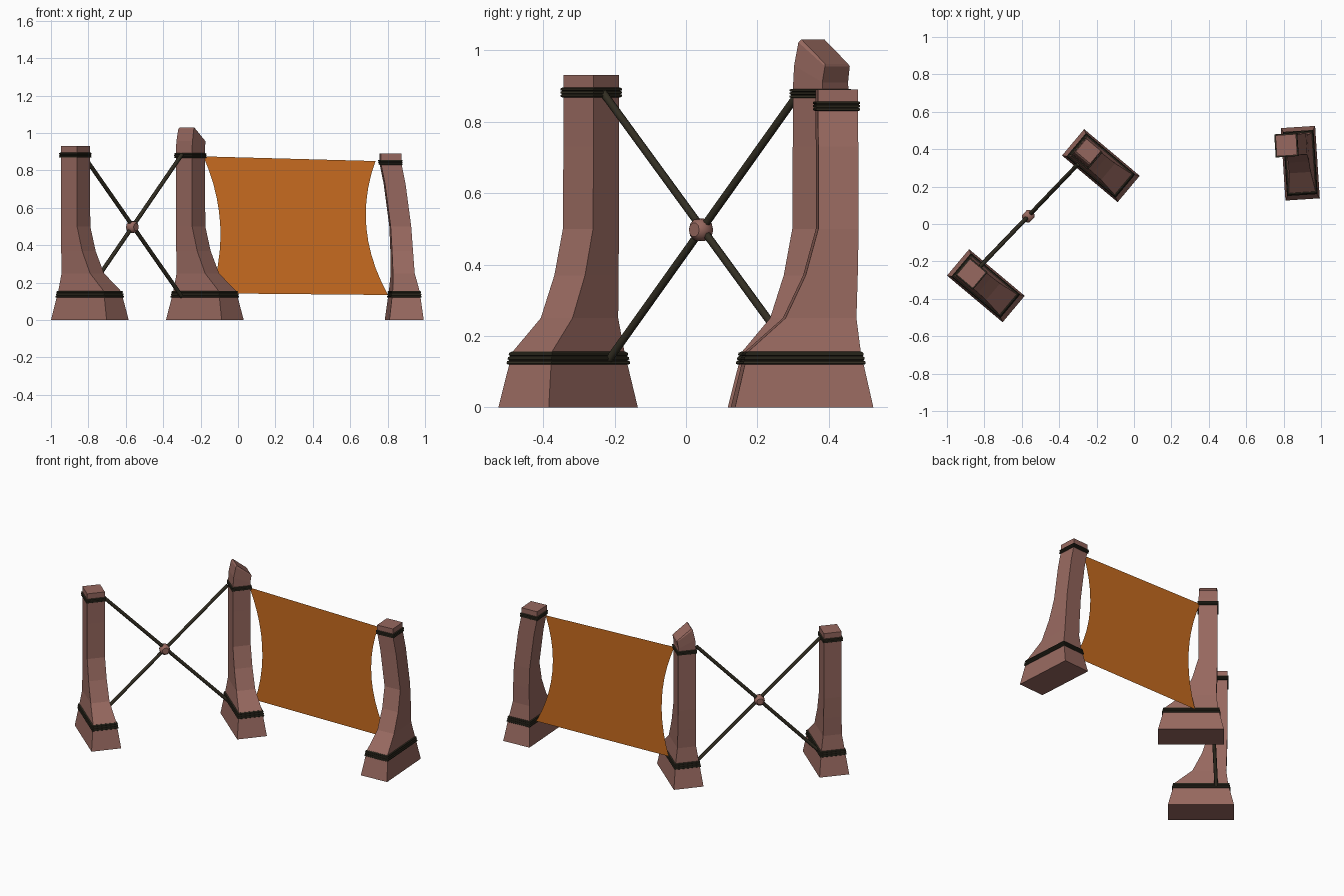
import bpy, bmesh, math
from mathutils import Vector, Matrix

if "Cube" in bpy.data.objects:
    bpy.data.objects.remove(bpy.data.objects["Cube"])


def material(name, rgb):
    m = bpy.data.materials.new(name)
    m.diffuse_color = (*rgb, 1)
    m.use_nodes = True
    m.node_tree.nodes["Principled BSDF"].inputs["Base Color"].default_value = m.diffuse_color
    return m


CLAY = material("clay brown", (0.31, 0.14, 0.115))
DARK = material("dark rope", (0.032, 0.027, 0.016))
CLOTH = material("orange cloth", (0.58, 0.15, 0.014))


def finish(bm, name, mat, matrix=Matrix()):
    bmesh.ops.recalc_face_normals(bm, faces=bm.faces)
    me = bpy.data.meshes.new(name)
    bm.to_mesh(me)
    bm.free()
    me.materials.append(mat)
    ob = bpy.data.objects.new(name, me)
    ob.matrix_world = matrix
    bpy.context.collection.objects.link(ob)
    return ob


def loft(rings, name, mat, matrix=Matrix()):
    """Skin a stack of equal-sized rings and close both ends."""
    bm = bmesh.new()
    vs = [[bm.verts.new(p) for p in r] for r in rings]
    n = len(vs[0])
    for a, b in zip(vs, vs[1:]):
        for i in range(n):
            j = (i + 1) % n
            bm.faces.new((a[i], a[j], b[j], b[i]))
    bm.faces.new(vs[0][::-1])
    bm.faces.new(vs[-1])
    return finish(bm, name, mat, matrix)


# Post profile: z, back edge, front edge, half width, side bend
PROFILE = [(0, -.194, .194, .092, 0), (.155, -.160, .157, .072, 0),
           (.25, -.149, .050, .058, -.08), (.37, -.153, -.007, .056, -.13),
           (.5, -.156, -.043, .055, -.22), (.73, -.157, -.045, .055, -.67),
           (.84, -.157, -.045, .055, -1), (.95, -.157, -.045, .055, -1)]


def section(z, bend, grow=0):
    for p, q in zip(PROFILE, PROFILE[1:]):
        if z <= q[0]:
            t = (z - p[0]) / (q[0] - p[0])
            _, u0, u1, w, b = [a + (c - a) * t for a, c in zip(p, q)]
            break
    s = b * bend
    u0, u1, w = u0 - grow, u1 + grow, w + grow
    return [(u0, s - w, z), (u1, s - w, z), (u1, s + w, z), (u0, s + w, z)]


def post(name, x, y, angle, height, top_band, bend=0):
    m = Matrix.Translation((x, y, 0)) @ Matrix.Rotation(math.radians(angle), 4, 'Z')
    zs = [p[0] for p in PROFILE if p[0] < height] + [height]
    loft([section(z, bend) for z in zs], name, CLAY, m)
    # rope wraps, three strands each
    for label, lo, hi in (("lower", .12, .156), ("upper", *top_band)):
        h = (hi - lo) / 3
        rings = [section(lo, bend, .002)]
        for i in range(3):
            z = lo + i * h
            rings += [section(z + h * .25, bend, .006), section(z + h * .75, bend, .006),
                      section(z + h, bend, .002)]
        loft(rings, f"{name}_{label}_rope", DARK, m)
    return m


post("left_post", -.792, -.33, -40, .93, (.868, .895))
mid = post("middle_post", -.177, .312, -40, .89, (.866, .892))
post("right_post", .889, .325, -86.3, .89, (.83, .857), bend=.068)

# Tilted cap of the middle post: each ring is front edge (v, z), back edge (v, z), inset
cap = [(-.055, .885, .055, .885, 0), (-.050, .957, .053, .91, 0),
       (-.036, 1.022, .061, .955, .002), (-.028, 1.03, .058, .962, .006)]
loft([[(-.157 + k, v0, z0), (-.045 - k, v0, z0), (-.045 - k, v1, z1), (-.157 + k, v1, z1)]
      for v0, z0, v1, z1, k in cap], "middle_post_cap", CLAY, mid)


# Crossed poles
def pole(name, a, b, r=.011, n=8):
    a, b = Vector(a), Vector(b)
    rot = (b - a).to_track_quat('Z', 'Y').to_matrix().to_4x4()
    ring = [(r * math.cos(i * math.tau / n), r * math.sin(i * math.tau / n)) for i in range(n)]
    ob = loft([[(x, y, z) for x, y in ring] for z in (0, (b - a).length)],
              name, DARK, Matrix.Translation(a) @ rot)
    for f in ob.data.polygons:
        f.use_smooth = len(f.vertices) == 4


pole("cross_pole_a", (-.83, -.235, .885), (-.30, .319, .125))
pole("cross_pole_b", (-.82, -.222, .125), (-.30, .319, .885))

# Knot where the poles cross: short rounded barrel square to the poles
n = 10
rings = [[(r * math.cos(i * math.tau / n), r * math.sin(i * math.tau / n), z) for i in range(n)]
         for r, z in ((.02, -.028), (.030, -.018), (.033, 0), (.030, .018), (.02, .028))]
rot = Vector((.72, -.69, 0)).to_track_quat('Z', 'Y').to_matrix().to_4x4()
knot = loft(rings, "pole_knot", CLAY, Matrix.Translation((-.565, .042, .497)) @ rot)
for f in knot.data.polygons:
    f.use_smooth = len(f.vertices) == 4

# Stretched cloth with bowed side edges
bm = bmesh.new()
rows = []
N = 10
for i in range(N + 1):
    t = i / N
    bow = 4 * t * (1 - t)
    xs = (-.185 + .04 * t + .07 * bow, .735 + .067 * t - .082 * bow)
    zs = (.875 - .732 * t, .85 - .716 * t)
    rows.append([bm.verts.new((x, .391 + .033 * x, z)) for x, z in zip(xs, zs)])
for a, b in zip(rows, rows[1:]):
    bm.faces.new((a[0], b[0], b[1], a[1]))
finish(bm, "cloth_panel", CLOTH)
